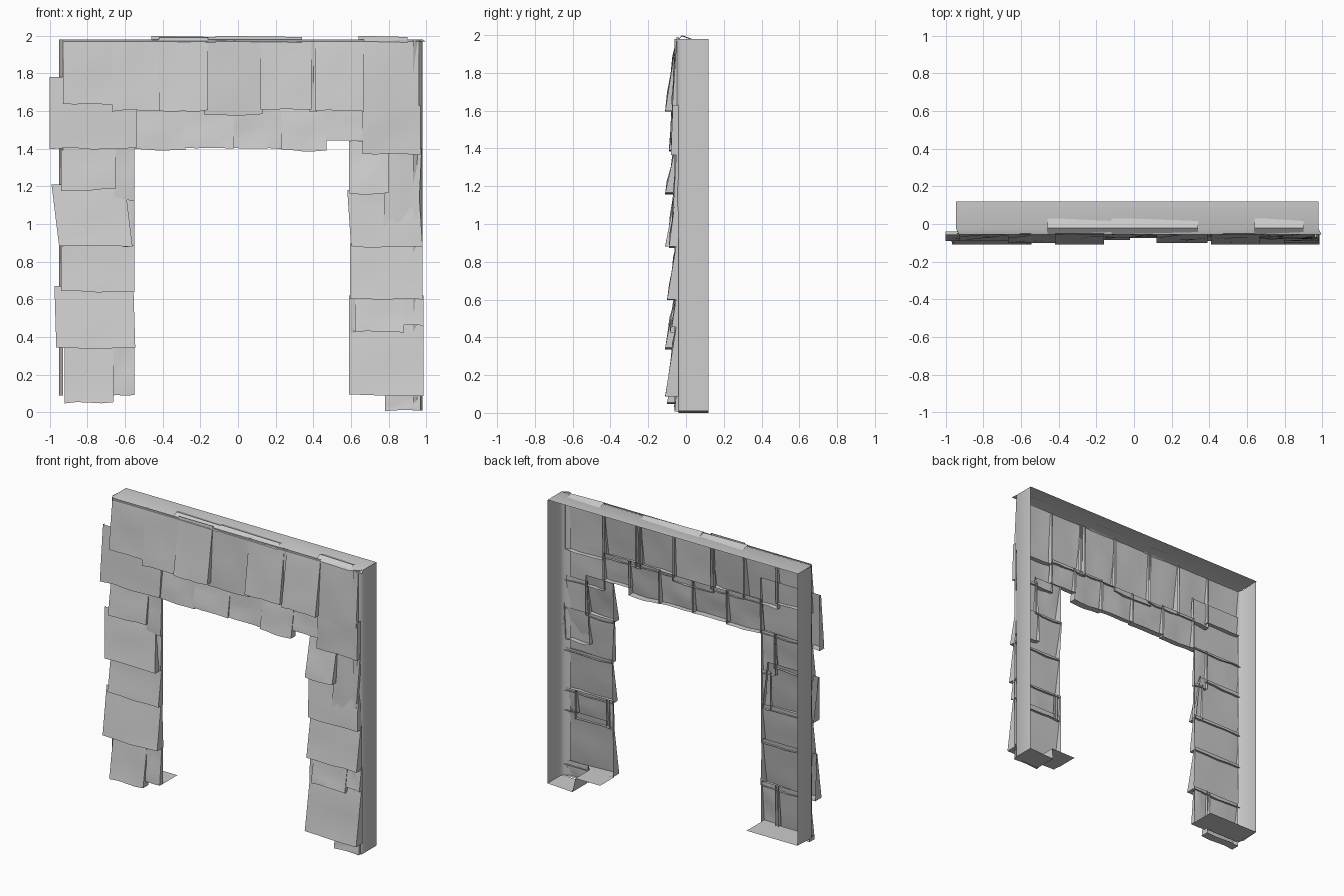
import bpy
import bmesh
import random
from mathutils import Vector

random.seed(4)
cube = bpy.data.objects.get("Cube")
if cube:
    bpy.data.objects.remove(cube, do_unlink=True)

stone = bpy.data.materials.new("grey stone")
stone.use_nodes = True
grey = (0.6, 0.6, 0.6, 1)
stone.diffuse_color = grey
stone.node_tree.nodes["Principled BSDF"].inputs["Base Color"].default_value = grey

SEAM = -0.04      # depth at which neighbouring stones meet
BACK = 0.12       # open rear edge of the shell
CELLS = 4


def finish(name, bm):
    mesh = bpy.data.meshes.new(name)
    bm.to_mesh(mesh)
    bm.free()
    mesh.materials.append(stone)
    obj = bpy.data.objects.new(name, mesh)
    bpy.context.collection.objects.link(obj)
    bpy.ops.object.select_all(action='DESELECT')
    obj.select_set(True)
    bpy.context.view_layer.objects.active = obj
    bpy.ops.object.shade_smooth_by_angle(angle=0.7)
    return obj


def stone_face(name, x0, x1, z0, z1, flare, top=-0.05, skew=0.0, rough=0.008):
    """Hewn facing stone: leans outward to its lower edge, then returns to the seam."""
    bm = bmesh.new()
    rows = []
    for j in range(CELLS + 1):
        v = j / CELLS
        row = []
        for i in range(CELLS + 1):
            u = i / CELLS
            inner = 0 < i < CELLS and 0 < j < CELLS
            wobble = random.uniform(-rough, rough) if inner else 0
            edge = random.uniform(-0.006, 0.006) if j == 0 else 0
            x = x0 + (x1 - x0) * u + skew * (0.5 - v)
            y = flare + (top - flare) * v + wobble
            row.append(bm.verts.new((x, y, z0 + (z1 - z0) * v + edge)))
        rows.append(row)
    for low, high in zip(rows, rows[1:]):
        for i in range(CELLS):
            bm.faces.new((low[i], low[i + 1], high[i + 1], high[i]))
    # Thin return along the bottom and both sides
    rim = [r[0] for r in reversed(rows)] + rows[0][1:] + [r[-1] for r in rows[1:]]
    inner_rim = [bm.verts.new((v.co.x, SEAM, v.co.z)) for v in rim]
    for a, b, c, d in zip(rim, rim[1:], inner_rim[1:], inner_rim):
        bm.faces.new((a, d, c, b))
    return finish(name, bm)


def sheet(name, path, shift):
    """Open sheet made by sweeping a point path along one vector."""
    bm = bmesh.new()
    near = [bm.verts.new(p) for p in path]
    far = [bm.verts.new(Vector(p) + Vector(shift)) for p in path]
    for i in range(len(path) - 1):
        bm.faces.new((near[i], near[i + 1], far[i + 1], far[i]))
    return finish(name, bm)


def course(prefix, stones):
    for n, values in enumerate(stones):
        stone_face(f"{prefix}_{n + 1}", *values)


# Upper course of the lintel
course("lintel_upper_stone", [
    (-.93, -.66, 1.64, 1.98, -.09),
    (-.67, -.41, 1.6, 1.98, -.1),
    (-.42, -.16, 1.6, 1.99, -.11),
    (-.18, .13, 1.58, 1.98, -.07),
    (.12, .39, 1.61, 1.98, -.1),
    (.38, .42, 1.6, 1.98, -.07),
    (.41, .67, 1.6, 1.98, -.11),
    (.66, .96, 1.58, 1.97, -.075),
])

# Lower course of the lintel
course("lintel_lower_stone", [
    (-1, -.54, 1.4, 1.78, -.09, -.055),
    (-.55, -.28, 1.395, 1.63, -.08),
    (-.29, -.02, 1.4, 1.62, -.085),
    (-.03, .24, 1.4, 1.62, -.075),
    (.23, .47, 1.39, 1.63, -.09),
    (.46, .67, 1.44, 1.63, -.075),
    (.66, .97, 1.37, 1.63, -.08, -.07),
])

# Leg on the left
course("left_leg_stone", [
    (.59, .8, 1.16, 1.44, -.11),
    (.78, .965, .96, 1.4, -.075, -.05, -.02),
    (.59, .97, .88, 1.18, -.09, -.05, .02),
    (.595, .98, .6, .9, -.1),
    (.59, .64, .43, .62, -.06),
    (.62, .88, .43, .62, -.085),
    (.87, .985, .46, .62, -.075),
    (.59, .985, .09, .47, -.11),
    (.78, .97, .01, .12, -.06),
])

# Leg on the right
course("right_leg_stone", [
    (-.94, -.65, 1.18, 1.42, -.085),
    (-.66, -.55, 1.13, 1.42, -.065),
    (-.97, -.58, .88, 1.21, -.11, -.05, .04),
    (-.62, -.55, .88, 1.15, -.065),
    (-.94, -.55, .64, .91, -.09),
    (-.97, -.55, .34, .67, -.11, -.05, .01),
    (-.92, -.66, .05, .37, -.1),
    (-.68, -.55, .09, .37, -.075),
])

# Outer walls, swept upward from their plan outline
sheet("left_side_wall",
      [(.93, -.06, .01), (.965, -.045, .01), (.98, -.02, .01), (.98, BACK, .01)], (0, 0, 1.97))
sheet("right_side_wall",
      [(-.94, BACK, .09), (-.95, -.02, .09), (-.93, -.055, .09)], (0, 0, 1.89))

# Top wall with a worn front edge
sheet("top_wall",
      [(-.945, BACK, 1.98), (-.945, -.025, 1.98), (-.93, -.055, 1.97)], (1.925, 0, 0))
for n, (x0, x1) in enumerate([(-.46, -.12), (-.12, .34), (.64, .9)]):
    sheet(f"top_cap_{n + 1}",
          [(x0, .03, 1.981), (x0, -.02, 1.999), (x0, -.055, 1.97)], (x1 - x0, 0, -.006))

# Undersides of the legs
sheet("right_leg_base", [(-.94, -.06, .09), (-.55, -.06, .09)], (0, .18, 0))
sheet("left_leg_base",
      [(.59, -.06, .09), (.78, -.06, .09), (.79, -.04, 0), (.98, -.04, .01)], (0, .16, 0))
